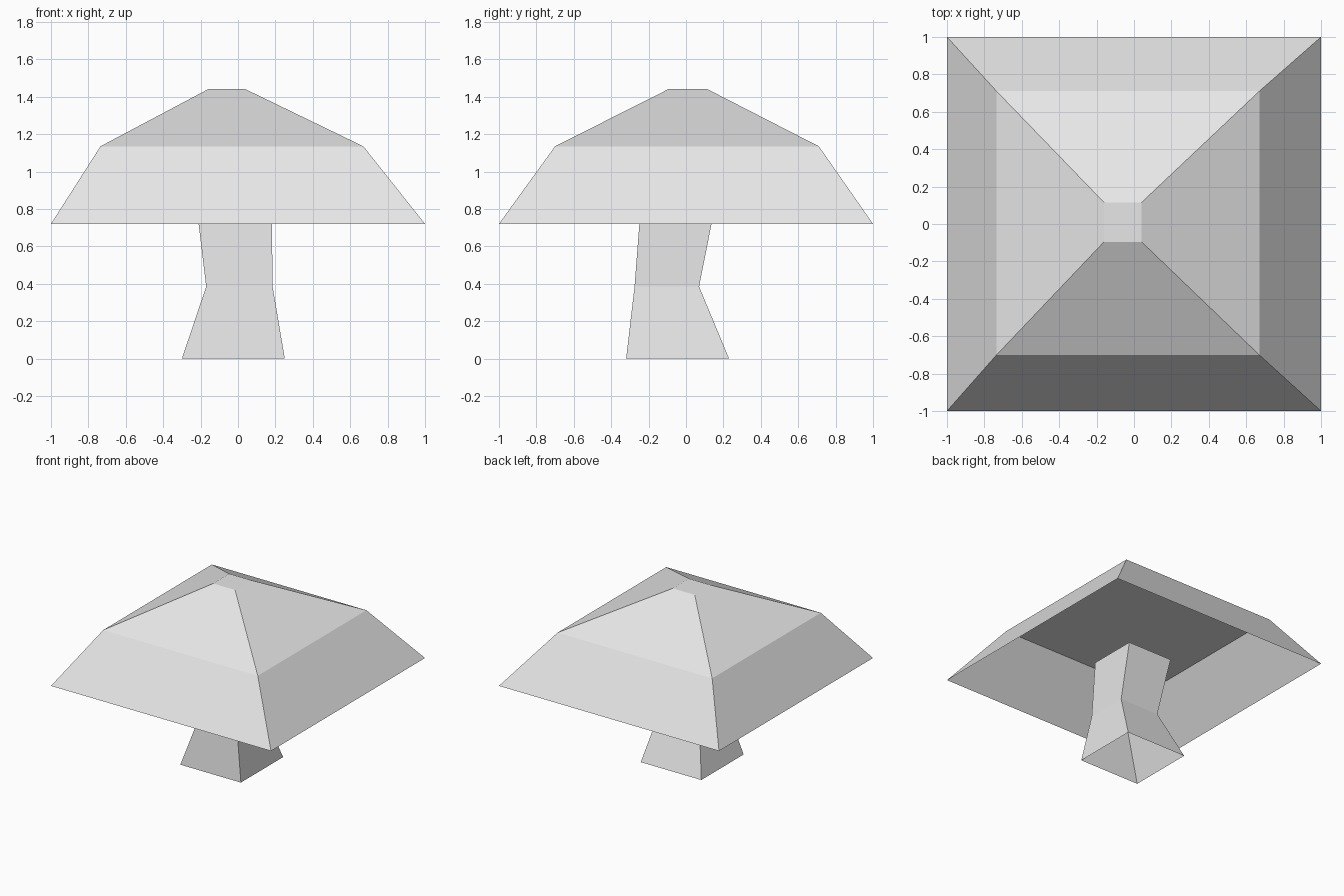
import bpy

default_cube = bpy.data.objects.get("Cube")
if default_cube:
    bpy.data.objects.remove(default_cube, do_unlink=True)

# Single plain grey material
grey = bpy.data.materials.new("plain_grey")
grey.use_nodes = True
colour = (0.8, 0.8, 0.8, 1)
grey.diffuse_color = colour
grey.node_tree.nodes["Principled BSDF"].inputs["Base Color"].default_value = colour


def loft(name, rings, closed_ends=(), floors=()):
    """Join rectangles (x0, x1, y0, y1, z) into a flat-shaded shell.
    closed_ends: rings capped facing up; floors: rings filled facing down."""
    verts, faces = [], []
    for x0, x1, y0, y1, z in rings:
        verts += [(x0, y0, z), (x1, y0, z), (x1, y1, z), (x0, y1, z)]
    for r in range(len(rings) - 1):
        a, b = 4 * r, 4 * r + 4
        for i in range(4):
            j = (i + 1) % 4
            faces.append((a + i, a + j, b + j, b + i))
    for r in closed_ends:
        faces.append(tuple(range(4 * r, 4 * r + 4)))
    for r in floors:
        faces.append(tuple(reversed(range(4 * r, 4 * r + 4))))
    mesh = bpy.data.meshes.new(name)
    mesh.from_pydata(verts, [], faces)
    mesh.materials.append(grey)
    obj = bpy.data.objects.new(name, mesh)
    bpy.context.collection.objects.link(obj)
    return obj


# Stem: pinched square tube, open underneath, ending inside the cap
loft("stem", [
    (-0.30, 0.25, -0.32, 0.23, 0.0),
    (-0.17, 0.185, -0.275, 0.07, 0.385),
    (-0.225, 0.18, -0.24, 0.16, 0.84),
], closed_ends=[2])

# Cap: flared hollow skirt below a solid crown with a flat ceiling
loft("cap", [
    (-1.0, 1.0, -1.0, 1.0, 0.72),
    (-0.735, 0.67, -0.70, 0.71, 1.135),
    (-0.16, 0.04, -0.095, 0.115, 1.44),
], closed_ends=[2], floors=[1])
